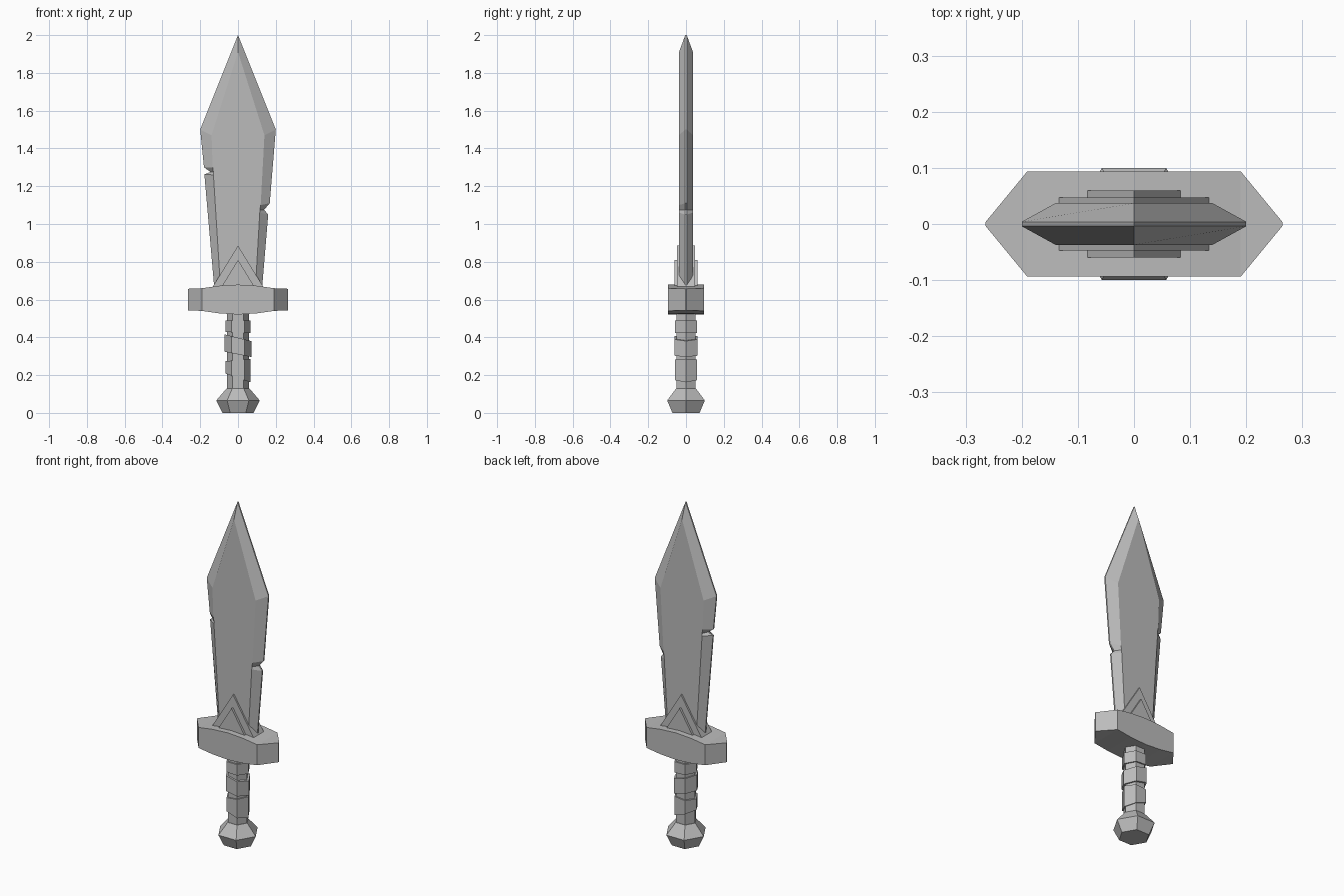
import bpy, bmesh, math

cube = bpy.data.objects.get("Cube")
if cube:
    bpy.data.objects.remove(cube)

grey = bpy.data.materials.new("stone grey")
grey.use_nodes = True
GREY = (0.5, 0.5, 0.5, 1)
grey.diffuse_color = GREY
grey.node_tree.nodes["Principled BSDF"].inputs["Base Color"].default_value = GREY


def finish(name, bm):
    bmesh.ops.recalc_face_normals(bm, faces=bm.faces)
    mesh = bpy.data.meshes.new(name)
    bm.to_mesh(mesh)
    bm.free()
    mesh.materials.append(grey)
    obj = bpy.data.objects.new(name, mesh)
    bpy.context.collection.objects.link(obj)
    return obj


def loft(name, rings):
    """Skin a stack of equal-length point rings and cap both ends."""
    bm = bmesh.new()
    loops = [[bm.verts.new(p) for p in ring] for ring in rings]
    n = len(loops[0])
    for a, b in zip(loops, loops[1:]):
        for i in range(n):
            j = (i + 1) % n
            bm.faces.new((a[i], a[j], b[j], b[i]))
    bm.faces.new(loops[0])
    bm.faces.new(loops[-1])
    return finish(name, bm)


def hexagon(r, z, tilt=0):
    pts = [(r * math.cos(k * math.pi / 3), r * math.sin(k * math.pi / 3)) for k in range(6)]
    return [(x, y, z - tilt * x) for x, y in pts]


def flat(outline, y):
    return [(x, y, z) for x, z in outline]


# Blade: cutting edge and raised flat, with one nick on each side
right_edge = [(0.2, 1.5), (0.168, 1.11), (0.138, 1.075), (0.16, 1.05), (0.124, 0.62)]
right_flat = [(0.14, 1.47), (0.12, 1.1), (0.116, 1.075), (0.115, 1.06), (0.09, 0.62)]
left_edge = [(-0.2, 1.5), (-0.18, 1.3), (-0.145, 1.275), (-0.178, 1.263), (-0.122, 0.62)]
left_flat = [(-0.14, 1.47), (-0.134, 1.3), (-0.13, 1.275), (-0.13, 1.26), (-0.09, 0.62)]
edge = [(0, 2)] + right_edge + left_edge[::-1]
face = [(0, 1.91)] + right_flat + left_flat[::-1]
loft("blade", [flat(face, -0.037), flat(edge, -0.004), flat(edge, 0.004), flat(face, 0.037)])

# Pointed collars at the blade root
for name, half, apex, y in (("outer_collar", 0.145, 0.885, 0.047),
                            ("inner_collar", 0.098, 0.81, 0.06)):
    tri = [(-half, 0.65), (half, 0.65), (0, apex)]
    loft(name, [flat(tri, -y), flat(tri, y)])

# Crossguard: pointed plan, gently swollen towards the middle
sections = [(0.265, 0.003, 0.057), (0.19, 0.094, 0.06), (0.1, 0.094, 0.073), (0, 0.094, 0.079)]
sections = [(-x, y, h) for x, y, h in sections] + sections[-2::-1]
loft("crossguard", [[(x, -y, 0.6 - h), (x, y, 0.6 - h), (x, y, 0.6 + h), (x, -y, 0.6 + h)]
                    for x, y, h in sections])

# Grip with slanted wrappings
loft("grip", [hexagon(0.058, 0.1), hexagon(0.058, 0.56)])
for name, r, low, high, tilt_low, tilt_high in (
        ("upper_wrap", 0.067, 0.425, 0.488, 0.05, 0),
        ("middle_wrap", 0.071, 0.31, 0.398, 0.2, 0.25),
        ("lower_wrap", 0.067, 0.185, 0.28, 0.35, -0.1)):
    loft(name, [hexagon(r, low, tilt_low), hexagon(r, high, tilt_high)])

# Pommel
loft("pommel", [hexagon(0.083, 0), hexagon(0.115, 0.066), hexagon(0.06, 0.13)])
